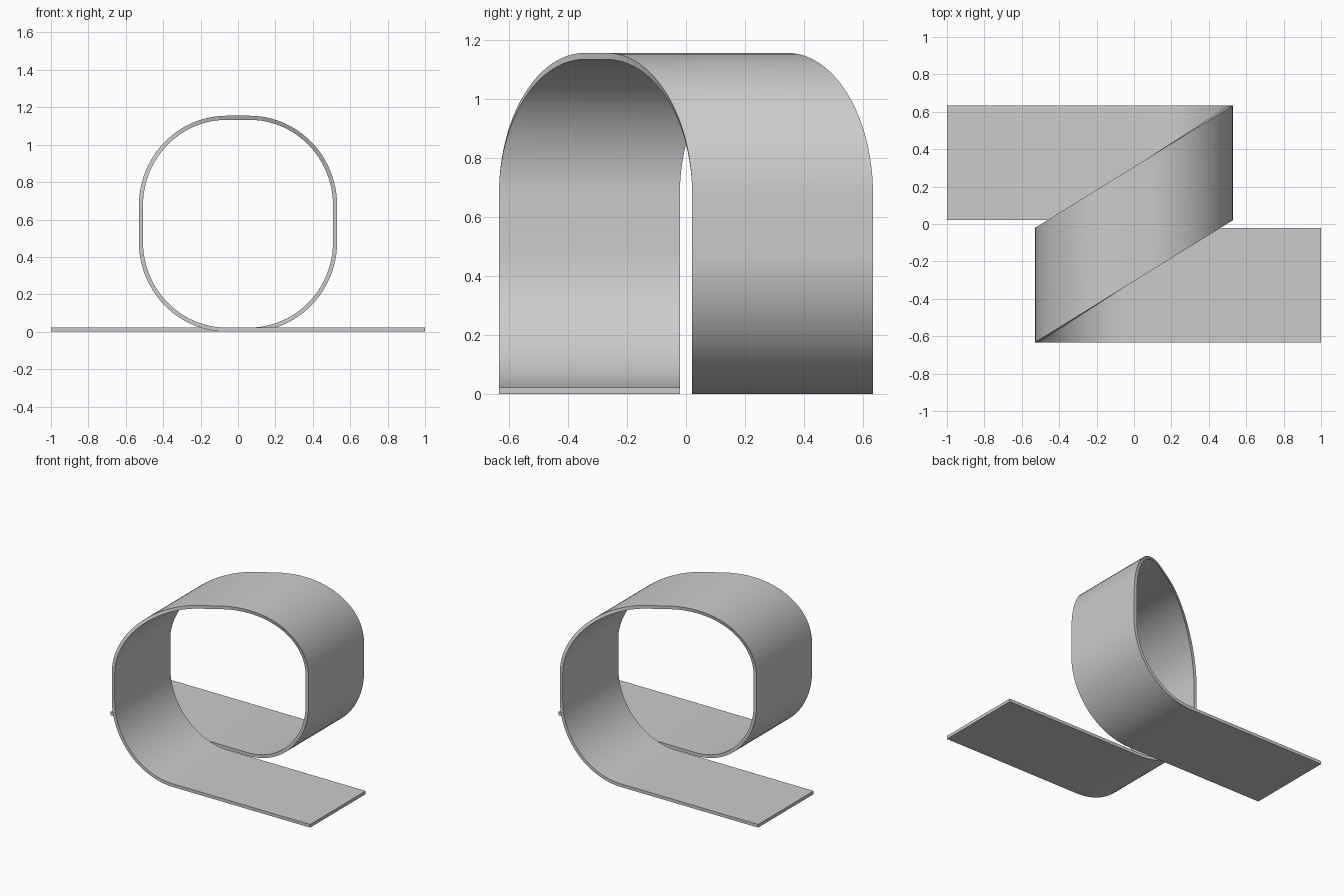
import bpy, bmesh
from math import sin, cos, pi

if "Cube" in bpy.data.objects:
    bpy.data.objects.remove(bpy.data.objects["Cube"])

T = 0.022             # band thickness
W = 0.53              # half width of the loop
RX, RZ = 0.47, 0.48   # corner radii
H = 1.155             # loop height
YC, HW = 0.327, 0.306 # lane centre and half width of the band
SEG = 24

# Side profile as (outer x, outer z, inner x, inner z, y centre)
path = [(-1, 0, -1, T, YC)]

def corner(sx, cz, a0, upper, side):
    cx = sx * (W - RX)
    for i in range(SEG + 1):
        a = a0 + pi / 2 * i / SEG
        ox, oz = cx + RX * cos(a), cz + RZ * sin(a)
        ix, iz = cx + (RX - T) * cos(a), cz + (RZ - T) * sin(a)
        y = YC * ox / W if upper else side * YC
        path.append((ox, oz, ix, iz, y))

corner(1, RZ, -pi / 2, False, 1)       # back lane curls up on the right
corner(1, H - RZ, 0, True, 0)          # crosses diagonally over the top
corner(-1, H - RZ, pi / 2, True, 0)
corner(-1, RZ, pi, False, -1)          # comes down into the front lane
path.append((1, 0, 1, T, -YC))

# Sweep the rectangular section along the path
bm = bmesh.new()
rings = []
for ox, oz, ix, iz, y in path:
    rings.append([bm.verts.new(p) for p in (
        (ox, y - HW, oz), (ox, y + HW, oz), (ix, y + HW, iz), (ix, y - HW, iz))])
for a, b in zip(rings, rings[1:]):
    for k in range(4):
        n = (k + 1) % 4
        bm.faces.new((a[k], a[n], b[n], b[k]))
bm.faces.new(rings[0])
bm.faces.new(rings[-1][::-1])
bmesh.ops.recalc_face_normals(bm, faces=bm.faces)

mesh = bpy.data.meshes.new("loop_band")
bm.to_mesh(mesh)
bm.free()
band = bpy.data.objects.new("loop_band", mesh)
bpy.context.collection.objects.link(band)
bpy.context.view_layer.objects.active = band
band.select_set(True)
bpy.ops.object.shade_smooth_by_angle(angle=0.5)
